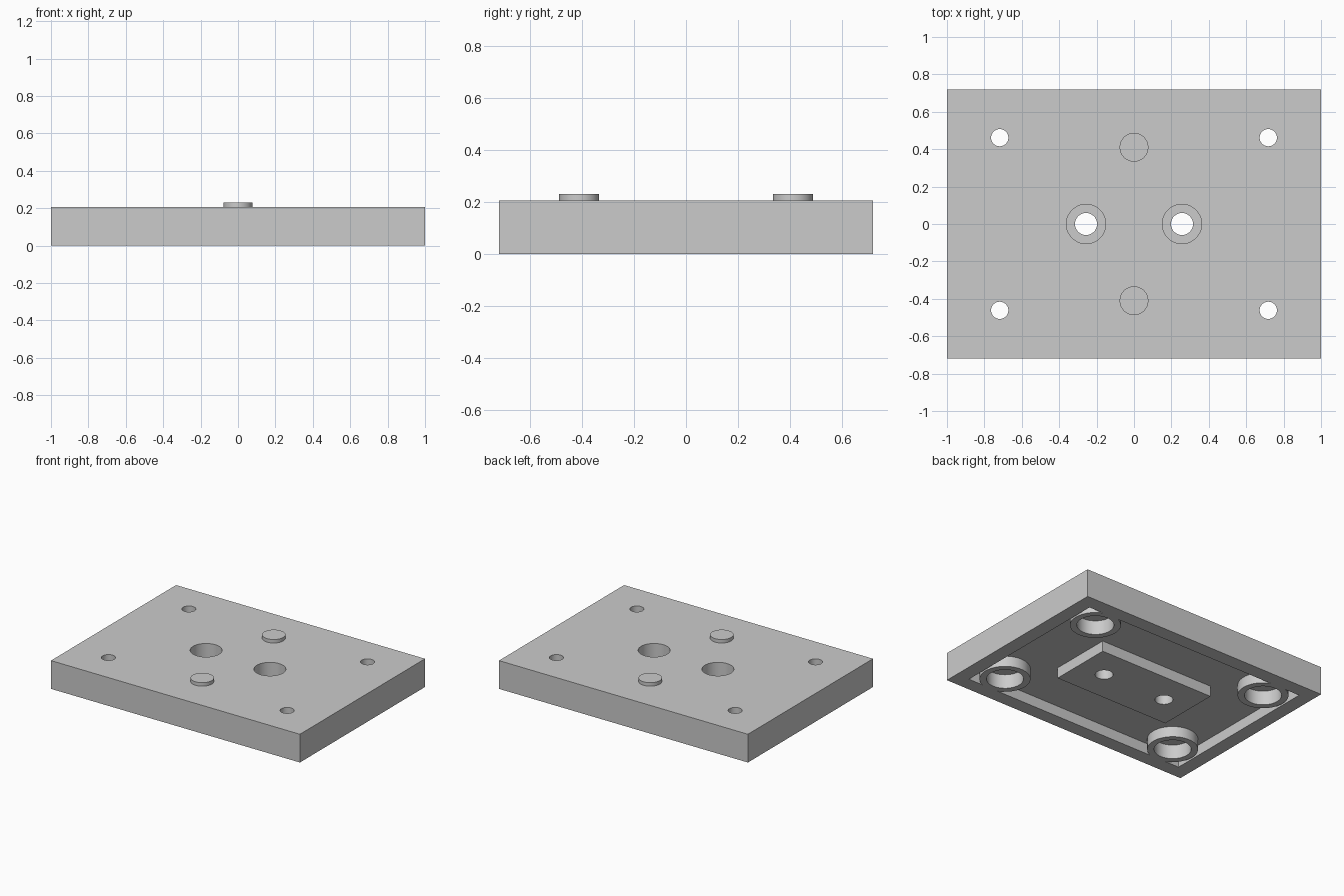
import bpy
from itertools import product

default = bpy.data.objects.get("Cube")
if default:
    bpy.data.objects.remove(default, do_unlink=True)

MM = 2 / 78          # the plate is laid out on a 78 x 56 x 8 module
THICK = 8 * MM
FLOOR = 3 * MM       # depth of the underside recess
BELOW = -4 * MM      # cutters start clear of the underside

grey = bpy.data.materials.new("plain grey")
grey.use_nodes = True
grey.diffuse_color = (0.6, 0.6, 0.6, 1)
grey.node_tree.nodes["Principled BSDF"].inputs["Base Color"].default_value = (0.6, 0.6, 0.6, 1)


def finish(name):
    obj = bpy.context.object
    obj.name = name
    obj.data.materials.append(grey)
    return obj


def box(name, x, y, z0, z1):
    bpy.ops.mesh.primitive_cube_add(size=1, location=(0, 0, (z0 + z1) / 2))
    obj = finish(name)
    obj.scale = (x, y, z1 - z0)
    bpy.ops.object.transform_apply(location=True, rotation=False, scale=True)
    return obj


def cylinder(name, r, x, y, z0, z1):
    bpy.ops.mesh.primitive_cylinder_add(vertices=64, radius=r, depth=z1 - z0,
                                        location=(x, y, (z0 + z1) / 2))
    return finish(name)


def cut(target, cutter):
    """Subtract the cutter from the target, then discard the cutter."""
    mod = target.modifiers.new("cut", "BOOLEAN")
    mod.operation = "DIFFERENCE"
    mod.solver = "EXACT"
    mod.object = cutter
    bpy.ops.object.select_all(action="DESELECT")
    target.select_set(True)
    bpy.context.view_layer.objects.active = target
    bpy.ops.object.modifier_apply(modifier=mod.name)
    bpy.data.objects.remove(cutter, do_unlink=True)


corners = [(sx * 28 * MM, sy * 18 * MM) for sx, sy in product((-1, 1), repeat=2)]

# Underside recess, leaving a rim, a centre block and four round bosses
recess = box("recess_cutter", 70 * MM, 48 * MM, BELOW, FLOOR)
cut(recess, box("block_cutter", 36 * MM, 18 * MM, 2 * BELOW, THICK))
for x, y in corners:
    cut(recess, cylinder("boss_cutter", 6.5 * MM, x, y, 2 * BELOW, THICK))

plate = box("base_plate", 78 * MM, 56 * MM, 0, THICK)
cut(plate, recess)

# Corner holes, widened into pockets inside the bosses
for x, y in corners:
    cut(plate, cylinder("pocket_cutter", 4.75 * MM, x, y, BELOW, 4 * MM))
    cut(plate, cylinder("hole_cutter", 1.8 * MM, x, y, 2 * BELOW, 2 * THICK))

# Counterbored screw holes beside the centre
for side in (-1, 1):
    x = side * 10 * MM
    cut(plate, cylinder("counterbore_cutter", 4.1 * MM, x, 0, FLOOR, 2 * THICK))
    cut(plate, cylinder("screw_hole_cutter", 2.3 * MM, x, 0, BELOW, THICK))

# Locating pegs on top
pegs = [cylinder(name, 3 * MM, 0, side * 16 * MM, THICK, 9 * MM)
        for name, side in (("front_peg", -1), ("back_peg", 1))]

bpy.ops.object.select_all(action="DESELECT")
for obj in [plate] + pegs:
    obj.select_set(True)
bpy.context.view_layer.objects.active = plate
bpy.ops.object.shade_smooth_by_angle()
